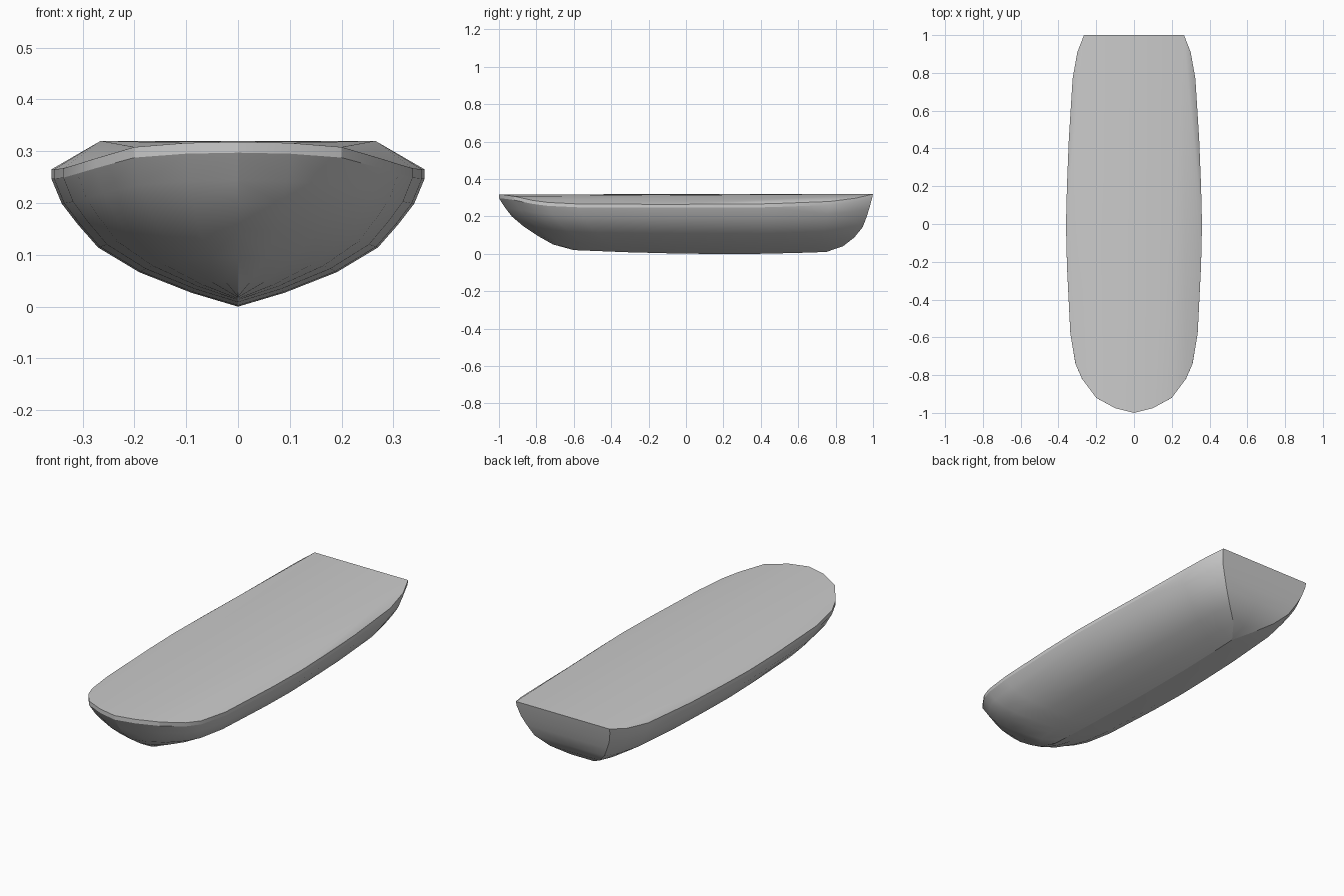
import bpy, bmesh, math

if "Cube" in bpy.data.objects:
    bpy.data.objects.remove(bpy.data.objects["Cube"])

# rim of the right half, bow to stern: x, y, z
RIM = [(0, -1, .318), (.10, -.975, .316), (.20, -.92, .308), (.275, -.82, .286),
       (.31, -.74, .275), (.337, -.58, .267), (.355, -.22, .265), (.36, 0, .265),
       (.355, .2, .266), (.345, .45, .268), (.325, .77, .28), (.30, .91, .298), (.265, 1, .32)]
# hull levels, rim to keel: width factor, height factor, bow y, stern y
LEVELS = [(1, 1, -1, 1), (1, .93, -1, .995), (.945, .75, -.965, .98), (.86, .6, -.93, .965),
          (.75, .43, -.87, .945), (.53, .25, -.79, .90), (.25, .10, -.71, .84), (0, 0, -.6, .75)]
# keel line: y, z
KEEL = [(-.6, .02), (-.2, .004), (.1, 0), (.45, 0), (.75, .01)]


def keel_z(y):
    for (a, za), (b, zb) in zip(KEEL, KEEL[1:]):
        if y <= b:
            return za + (zb - za) * max(0, y - a) / (b - a)
    return KEEL[-1][1]


bm = bmesh.new()

# hull skin: one row of points per level
rows = []
for u, v, bow, stern in LEVELS:
    row = []
    for x, y, z in RIM:
        t = (y + 1) / 2
        zk = keel_z(-.6 + 1.35 * t)
        row.append(bm.verts.new((x * u, bow + (stern - bow) * t, zk + (z - zk) * v)))
    rows.append(row)
for a, b in zip(rows, rows[1:]):
    for i in range(len(RIM) - 1):
        bm.faces.new((a[i], b[i], b[i + 1], a[i + 1]))

# transom: strips from the stern edge to the centre line
centre = [bm.verts.new((0, r[-1].co.y, r[-1].co.z)) for r in rows]
for j in range(len(rows) - 1):
    bm.faces.new((rows[j][-1], rows[j + 1][-1], centre[j + 1], centre[j]))

# deck: fan from the stern corner along the rim, plus the middle
corner = rows[0][-1]
for i in range(len(RIM) - 2):
    bm.faces.new((corner, rows[0][i], rows[0][i + 1]))
bm.faces.new((corner, centre[0], rows[0][0]))

# mirror to the left half and weld
geom = bm.verts[:] + bm.edges[:] + bm.faces[:]
bmesh.ops.mirror(bm, geom=geom, axis='X', merge_dist=-1)
bmesh.ops.remove_doubles(bm, verts=bm.verts[:], dist=.0005)
# drop the spare edges left by the collapsed keel
bmesh.ops.dissolve_degenerate(bm, edges=bm.edges[:], dist=.0001)
bmesh.ops.recalc_face_normals(bm, faces=bm.faces[:])

mesh = bpy.data.meshes.new("boat_hull")
bm.to_mesh(mesh)
bm.free()
hull = bpy.data.objects.new("boat_hull", mesh)
bpy.context.collection.objects.link(hull)
bpy.context.view_layer.objects.active = hull
hull.select_set(True)
bpy.ops.object.shade_smooth_by_angle(angle=math.radians(20))
